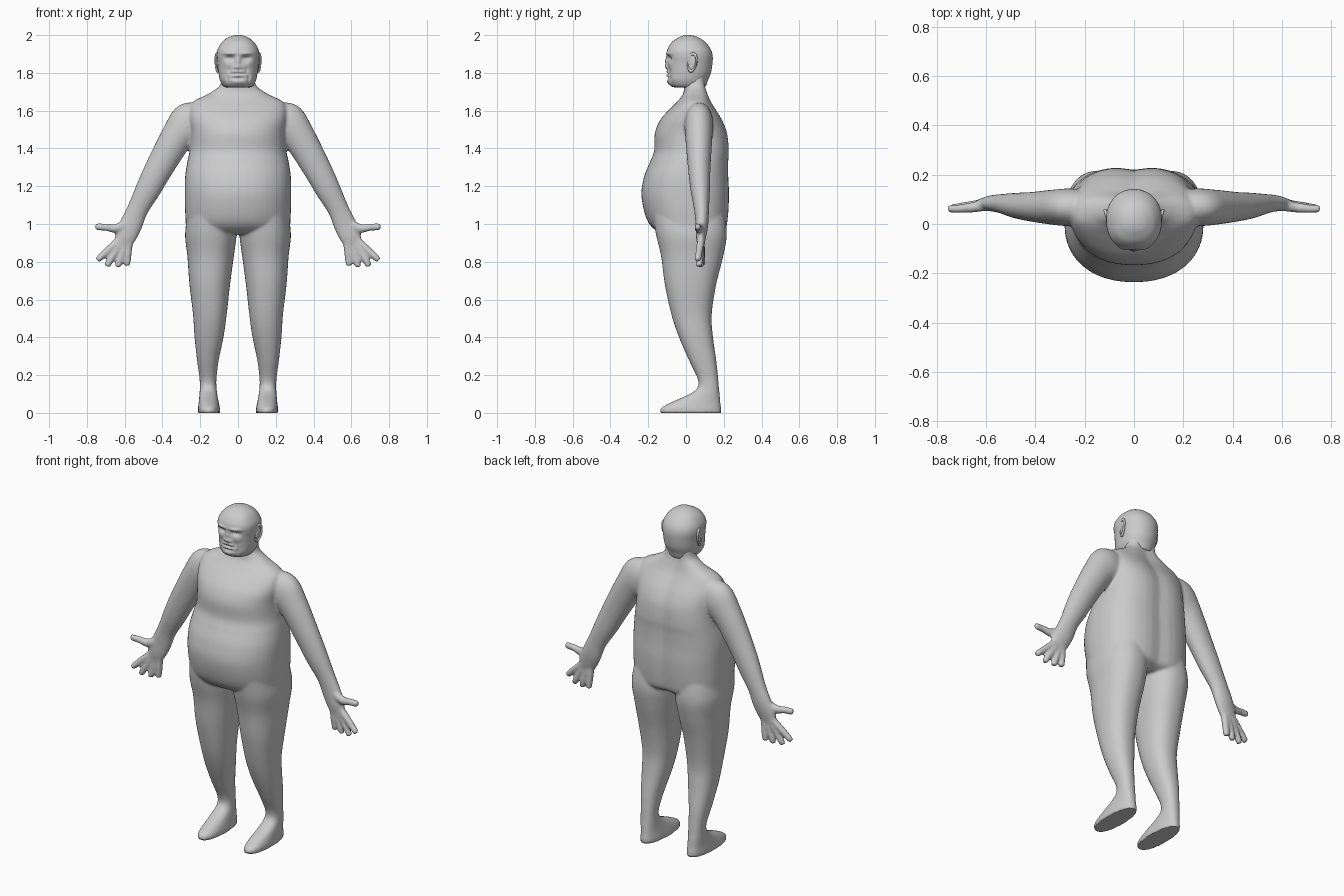
import bpy
import bmesh
from math import cos, sin, pi, exp, copysign
from mathutils import Vector, Matrix

if "Cube" in bpy.data.objects:
    bpy.data.objects.remove(bpy.data.objects["Cube"], do_unlink=True)

grey = bpy.data.materials.new("plain_grey")
grey.use_nodes = True
grey.diffuse_color = (0.6, 0.6, 0.6, 1)
grey.node_tree.nodes["Principled BSDF"].inputs["Base Color"].default_value = (0.6, 0.6, 0.6, 1)


def smooth_rows(rows, steps):
    """Catmull-Rom interpolation through rows of numbers."""
    out = []
    last = len(rows) - 1
    for i in range(last):
        a, b, c, d = rows[max(i - 1, 0)], rows[i], rows[i + 1], rows[min(i + 2, last)]
        for k in range(steps):
            t = k / steps
            out.append([q + 0.5 * t * (r - p + t * (2 * p - 5 * q + 4 * r - s
                        + t * (3 * (q - r) + s - p)))
                        for p, q, r, s in zip(a, b, c, d)])
    out.append(list(rows[last]))
    return out


def skin(bm, rings):
    """Join rings of points into a closed skin."""
    loops = [[bm.verts.new(p) for p in ring] for ring in rings]
    n = len(loops[0])
    for low, high in zip(loops, loops[1:]):
        for i in range(n):
            j = (i + 1) % n
            bm.faces.new((low[i], low[j], high[j], high[i]))
    bm.faces.new(loops[0])
    bm.faces.new(loops[-1])


def power(v, n):
    return copysign(abs(v) ** (2 / n), v)


def stack(bm, rows, front_n=2.2, back_n=2.2, groove=0, side=1, count=48, steps=6):
    """Horizontal rings from rows of z, front y, back y, inner x, outer x."""
    rings = []
    for z, y0, y1, x0, x1 in smooth_rows(rows, steps):
        ring = []
        for i in range(count):
            a = 2 * pi * i / count
            n = front_n if sin(a) < 0 else back_n
            x = (x0 + x1) / 2 + (x1 - x0) / 2 * power(cos(a), n)
            y = (y0 + y1) / 2 + (y1 - y0) / 2 * power(sin(a), n)
            if sin(a) > 0:
                y -= groove * exp(-(x / 0.05) ** 2)
            ring.append((side * x, y, z))
        rings.append(ring)
    skin(bm, rings)


def limb(bm, rows, side, count=24, steps=6):
    """Tube along rows of x, y, z, radius in the limb plane, radius in y."""
    rows = smooth_rows(rows, steps)
    rings = []
    for i, (x, y, z, r, ry) in enumerate(rows):
        a, b = rows[max(i - 1, 0)], rows[min(i + 1, len(rows) - 1)]
        d = Vector((b[0] - a[0], 0, b[2] - a[2])).normalized()
        across = Vector((-d.z, 0, d.x))
        ring = []
        for k in range(count):
            t = 2 * pi * k / count
            p = Vector((x, y, z)) + across * r * cos(t) + Vector((0, ry * sin(t), 0))
            ring.append((side * p.x, p.y, p.z))
        rings.append(ring)
    skin(bm, rings)


def finish(name, bm, angle=pi):
    bmesh.ops.recalc_face_normals(bm, faces=bm.faces[:])
    mesh = bpy.data.meshes.new(name)
    bm.to_mesh(mesh)
    bm.free()
    mesh.materials.append(grey)
    ob = bpy.data.objects.new(name, mesh)
    bpy.context.scene.collection.objects.link(ob)
    for face in mesh.polygons:
        face.use_smooth = True
    return ob


# Torso and neck: z, front, back, half width
torso = [(0.945, -0.10, 0.16, 0.20), (0.97, -0.165, 0.21, 0.268), (1.03, -0.21, 0.225, 0.278),
         (1.15, -0.236, 0.232, 0.282), (1.25, -0.222, 0.228, 0.28), (1.33, -0.19, 0.228, 0.268),
         (1.39, -0.168, 0.231, 0.256), (1.48, -0.165, 0.222, 0.25), (1.55, -0.137, 0.195, 0.258),
         (1.61, -0.085, 0.158, 0.258), (1.65, -0.045, 0.133, 0.235), (1.69, -0.015, 0.118, 0.155),
         (1.735, -0.01, 0.108, 0.095), (1.8, -0.01, 0.11, 0.085)]
body = bmesh.new()
stack(body, [(z, f, b, -w, w) for z, f, b, w in torso], 2.2, 2.7, groove=0.012)

# Legs running down into the feet: z, front, back, inner x, outer x
leg = [(1.08, -0.18, 0.2, 0.02, 0.26), (0.95, -0.16, 0.216, 0.008, 0.28),
       (0.83, -0.132, 0.197, 0.022, 0.268), (0.68, -0.112, 0.16, 0.042, 0.257),
       (0.52, -0.077, 0.136, 0.06, 0.238), (0.4, -0.037, 0.143, 0.077, 0.23),
       (0.28, 0.015, 0.16, 0.102, 0.217), (0.185, 0.06, 0.17, 0.114, 0.204),
       (0.135, 0.062, 0.174, 0.114, 0.202), (0.1, 0.02, 0.178, 0.11, 0.204),
       (0.055, -0.08, 0.182, 0.102, 0.208), (0.025, -0.132, 0.186, 0.096, 0.212),
       (0, -0.136, 0.186, 0.095, 0.212)]

# Arms and hands: x, y, z, radius in plane, radius in depth
arm = [(0.17, 0.068, 1.57, 0.07, 0.06), (0.25, 0.068, 1.535, 0.112, 0.076),
       (0.322, 0.068, 1.46, 0.088, 0.072), (0.415, 0.07, 1.3, 0.075, 0.06),
       (0.475, 0.075, 1.185, 0.067, 0.052), (0.53, 0.082, 1.08, 0.056, 0.04),
       (0.565, 0.084, 1.0, 0.06, 0.034), (0.595, 0.08, 0.935, 0.058, 0.027),
       (0.61, 0.078, 0.885, 0.043, 0.018)]
thumb = [(0.56, 0.08, 1.02, 0.025, 0.022), (0.64, 0.07, 0.978, 0.024, 0.022),
         (0.70, 0.063, 0.983, 0.019, 0.018), (0.748, 0.062, 0.985, 0.018, 0.015),
         (0.756, 0.062, 0.985, 0.009, 0.008)]
fingers = [((0.625, 0.92), (0.745, 0.808), 0.062), ((0.615, 0.91), (0.695, 0.776), 0.07),
           ((0.597, 0.9), (0.637, 0.772), 0.078), ((0.577, 0.9), (0.588, 0.778), 0.085)]
for side in (1, -1):
    stack(body, leg, 2.3, 2.3, side=side)
    limb(body, arm, side)
    limb(body, thumb, side)
    for (x0, z0), (x1, z1), tip_y in fingers:
        row = []
        for t, r in ((0, 0.02), (0.5, 0.0195), (0.95, 0.0165), (1, 0.008)):
            row.append((x0 + (x1 - x0) * t, 0.08 + (tip_y - 0.08) * t, z0 + (z1 - z0) * t, r, r))
        limb(body, row, side, 16)
body_ob = finish("body", body)

# Fuse the body parts into one soft skin
remesh = body_ob.modifiers.new("fuse", "REMESH")
remesh.mode = "VOXEL"
remesh.voxel_size = 0.008
remesh.use_smooth_shade = True
soften = body_ob.modifiers.new("soften", "SMOOTH")
soften.factor = 0.5
soften.iterations = 5
bpy.context.view_layer.objects.active = body_ob
body_ob.select_set(True)
for name in ("fuse", "soften"):
    bpy.ops.object.modifier_apply(modifier=name)
for v in body_ob.data.vertices:
    if v.co.z < 0.006:
        v.co.z = 0

# Head: z, front, back, half width
skull = [(1.722, -0.05, 0.09, 0.055), (1.73, -0.08, 0.105, 0.078), (1.76, -0.097, 0.116, 0.095),
         (1.80, -0.097, 0.132, 0.103), (1.85, -0.097, 0.14, 0.108), (1.89, -0.1, 0.141, 0.113),
         (1.925, -0.098, 0.131, 0.108), (1.963, -0.075, 0.103, 0.085), (1.987, -0.04, 0.068, 0.054),
         (1.997, -0.015, 0.04, 0.028), (2.0, 0.005, 0.02, 0.008)]
head = bmesh.new()
stack(head, [(z, f, b, -w, w) for z, f, b, w in skull], 2.4, 2.1, count=112, steps=8)

# Face relief: |x|, z, spread x, spread z, push in y
relief = [(0.043, 1.878, 0.026, 0.013, 0.016),    # eye sockets
          (0.045, 1.903, 0.034, 0.009, -0.009),   # brows
          (0.0, 1.86, 0.012, 0.028, -0.013),      # nose bridge
          (0.0, 1.832, 0.016, 0.012, -0.011),     # nose tip
          (0.018, 1.829, 0.008, 0.008, -0.008),   # nostrils
          (0.06, 1.845, 0.02, 0.016, -0.005),     # cheeks
          (0.045, 1.812, 0.008, 0.016, 0.007),    # cheek folds
          (0.018, 1.807, 0.022, 0.006, -0.007),   # upper lip
          (0.0, 1.796, 0.036, 0.004, 0.008),      # mouth line
          (0.0, 1.786, 0.028, 0.006, -0.007),     # lower lip
          (0.0, 1.771, 0.034, 0.006, 0.007),      # chin crease
          (0.056, 1.77, 0.007, 0.022, 0.007),     # jowl creases
          (0.0, 1.75, 0.035, 0.012, -0.006)]      # chin
for v in head.verts:
    x, y, z = v.co
    if y < 0.02:
        fade = min(1, (0.02 - y) / 0.05)
        for cx, cz, sx, sz, push in relief:
            v.co.y += fade * push * exp(-((abs(x) - cx) / sx) ** 2 - ((z - cz) / sz) ** 2)
finish("head", head)


def ellipsoid(bm, centre, size, turn=Matrix()):
    m = Matrix.Translation(centre) @ turn @ Matrix.Diagonal((*size, 1))
    bmesh.ops.create_uvsphere(bm, u_segments=20, v_segments=12, radius=1, matrix=m)


# Eyes and ears
for side, word in ((1, "left"), (-1, "right")):
    eye = bmesh.new()
    ellipsoid(eye, (side * 0.042, -0.065, 1.878), (0.018, 0.014, 0.009))
    finish(word + "_eye", eye)

    ear = bmesh.new()
    tilt = Matrix.Rotation(side * -0.3, 4, "Z") @ Matrix.Rotation(-0.15, 4, "X")
    place = Matrix.Translation((side * 0.11, 0.032, 1.855)) @ tilt
    ellipsoid(ear, (side * 0.106, 0.03, 1.852), (0.008, 0.021, 0.046), tilt)
    rim = []
    for i in range(24):
        a = 2 * pi * i / 24
        wide = 0.024 + 0.004 * sin(a)
        ring = []
        for k in range(8):
            b = 2 * pi * k / 8
            r = 1 + 0.2 * cos(b)
            ring.append(ear.verts.new(place @ Vector((0.007 * sin(b), wide * r * cos(a),
                                                      0.046 * r * sin(a)))))
        rim.append(ring)
    for i in range(24):
        for k in range(8):
            p, q, m = rim[i], rim[(i + 1) % 24], (k + 1) % 8
            ear.faces.new((p[k], q[k], q[m], p[m]))
    finish(word + "_ear", ear)
